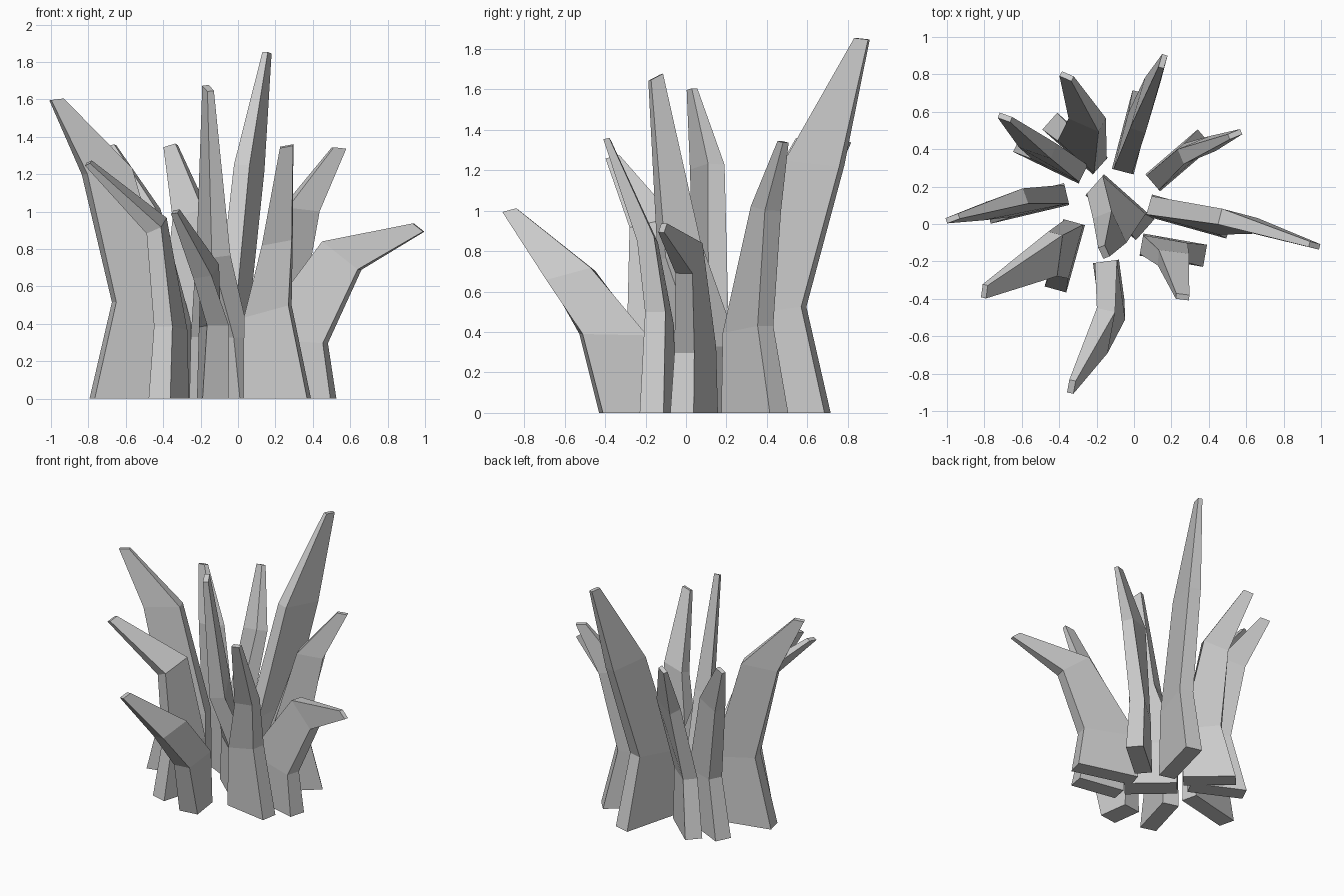
import bpy
from mathutils import Vector as V

if "Cube" in bpy.data.objects:
    bpy.data.objects.remove(bpy.data.objects["Cube"])

stone = bpy.data.materials.new("pale grey")
stone.diffuse_color = (0.6, 0.6, 0.6, 1)
stone.use_nodes = True
stone.node_tree.nodes["Principled BSDF"].inputs["Base Color"].default_value = stone.diffuse_color


def blade(name, base_in, base_out, knee_in, knee_out, tip, pinch=0.28, mid=0.43, thick=0.12):
    """Flat four-sided spike: base, pinched waist, bent knee and blunt tip."""
    bi, bo = V((*base_in, 0)), V((*base_out, 0))
    ki, ko, tip = V(knee_in), V(knee_out), V(tip)
    up = V((0, 0, 1))
    mi = bi + up * ki.z * mid * 0.9
    mo = bo.lerp(bi, pinch) + up * ko.z * mid
    half_tip = (ko - ki).normalized() * 0.036
    grow = (tip - (mi + mo) / 2).normalized()
    side_low = (bo - bi).cross(up).normalized()
    side_high = (ko - ki).cross(grow).normalized()
    rings = [(bi, bo, side_low, thick), (mi, mo, side_low, thick * 0.85),
             (ki, ko, side_high, thick * 0.72),
             (tip - half_tip, tip + half_tip, side_high, thick * 0.25)]
    verts = []
    for i, o, side, t in rings:
        s = side * t / 2
        verts += [i - s, o - s, o + s, i + s]
    # End caps, then the walls between neighbouring rings
    faces = [(0, 1, 2, 3), (15, 14, 13, 12)]
    for r in range(0, 12, 4):
        for c in range(4):
            n = (c + 1) % 4
            faces.append((r + c, r + 4 + c, r + 4 + n, r + n))
    me = bpy.data.meshes.new(name)
    me.from_pydata(verts, [], faces)
    me.materials.append(stone)
    bpy.context.collection.objects.link(bpy.data.objects.new(name, me))


# Ring of spikes, clockwise from the right
blade("right_spike", (0.08, 0.10), (0.51, -0.02), (0.46, 0.04, 0.84), (0.65, -0.01, 0.69),
      (0.965, -0.115, 0.915), pinch=0.1)
blade("front_right_spike", (0.04, -0.11), (0.38, -0.17), (0.13, -0.18, 0.83), (0.29, -0.20, 0.86),
      (0.26, -0.39, 1.35), pinch=0.3, mid=0.58)
blade("front_spike", (-0.15, -0.2), (-0.12, -0.42), (-0.15, -0.46, 0.71), (-0.19, -0.68, 0.65),
      (-0.335, -0.87, 1.0), pinch=-0.45, mid=0.6, thick=0.14)
blade("front_left_spike", (-0.32, 0.01), (-0.42, -0.35), (-0.42, -0.05, 0.95), (-0.45, -0.27, 0.90),
      (-0.80, -0.36, 1.26), pinch=0.2)
blade("left_spike", (-0.36, 0.16), (-0.78, 0.06), (-0.58, 0.15, 1.23), (-0.82, 0.06, 1.2),
      (-0.97, 0.03, 1.60))
blade("back_left_spike", (-0.27, 0.27), (-0.62, 0.44), (-0.43, 0.39, 1.02), (-0.60, 0.45, 0.98),
      (-0.69, 0.57, 1.35))
blade("back_inner_spike", (-0.18, 0.31), (-0.45, 0.55), (-0.17, 0.53, 1.0), (-0.33, 0.60, 0.95),
      (-0.36, 0.79, 1.35))
blade("tall_back_spike", (-0.06, 0.28), (0.05, 0.70), (0.02, 0.5, 1.25), (0.10, 0.77, 1.22),
      (0.155, 0.87, 1.85))
blade("back_right_spike", (0.10, 0.22), (0.38, 0.46), (0.25, 0.36, 1.02), (0.42, 0.43, 1.0),
      (0.54, 0.48, 1.34))

# Central spike
blade("centre_spike", (-0.21, 0.21), (0.06, -0.03), (-0.17, 0.05, 0.85), (-0.09, -0.12, 0.76),
      (-0.16, -0.15, 1.66), pinch=0.15, thick=0.15)
